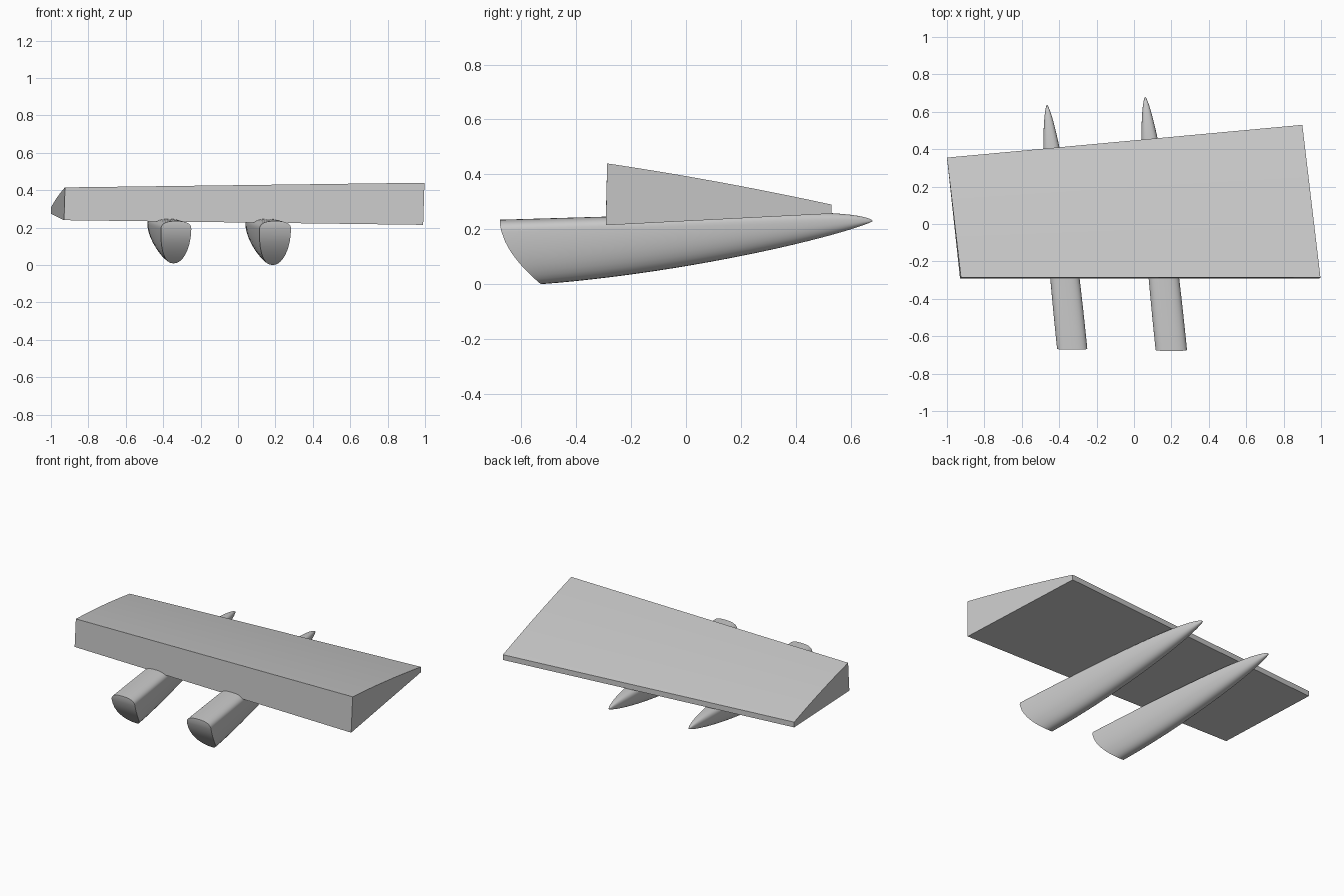
import bpy, bmesh, math
from mathutils import Vector

if "Cube" in bpy.data.objects:
    bpy.data.objects.remove(bpy.data.objects["Cube"])


def finish(name, bm, angle):
    bmesh.ops.remove_doubles(bm, verts=bm.verts, dist=1e-5)
    bmesh.ops.recalc_face_normals(bm, faces=bm.faces)
    mesh = bpy.data.meshes.new(name)
    bm.to_mesh(mesh)
    bm.free()
    ob = bpy.data.objects.new(name, mesh)
    bpy.context.collection.objects.link(ob)
    bpy.ops.object.select_all(action='DESELECT')
    ob.select_set(True)
    bpy.context.view_layer.objects.active = ob
    bpy.ops.object.shade_smooth_by_angle(angle=math.radians(angle))
    return ob


def bridge(bm, a, b):
    n = len(a)
    for i in range(n):
        j = (i + 1) % n
        bm.faces.new((a[i], a[j], b[j], b[i]))


# Tapered wing panel: a gently arched chord profile at each end
def wing_end(front_low, front_top, back_top, back_low, steps=10):
    ft, bt = Vector(front_top), Vector(back_top)
    pts = [Vector(front_low)]
    for i in range(steps + 1):
        t = i / steps
        p = ft.lerp(bt, t)
        p.z += 0.028 * t * (1 - t)
        pts.append(p)
    return pts + [Vector(back_low)]


bm = bmesh.new()
left = wing_end((-0.93, -0.292, 0.24), (-0.925, -0.287, 0.415),
                (-1.0, 0.355, 0.308), (-1.0, 0.355, 0.275))
right = wing_end((0.99, -0.292, 0.215), (0.997, -0.287, 0.44),
                 (0.9, 0.53, 0.29), (0.9, 0.53, 0.257))
lv = [bm.verts.new(p) for p in left]
rv = [bm.verts.new(p) for p in right]
bridge(bm, lv, rv)
bm.faces.new(lv)
bm.faces.new(rv[::-1])
finish("wing_panel", bm, 20)


# Canoe-shaped fairing: U section lofted from a raked front face to a point
def fairing(name, x_front, y_front, scale, sides=40, stations=36):
    length = 1.358

    def spow(v, e):
        return math.copysign(abs(v) ** e, v)

    bm = bmesh.new()
    rings = []
    for k in range(stations + 1):
        t = 1 - (1 - k / stations) ** 2
        ring = []
        for i in range(sides):
            a = math.pi / 2 + 2 * math.pi * i / sides
            e = 2 / 2.6 if math.sin(a) > 0 else 2 / 2.2
            cx, cz = spow(math.cos(a), e), spow(math.sin(a), e)
            # rake of the front face grows towards the keel
            zf = 0.19 + cz * (0.045 if cz > 0 else 0.19)
            y0 = 0.15 * max(0, 1 - zf / 0.235) ** 1.9
            y = y0 + (length - y0) * t
            s = min(1, max(0, y / length))
            half = 0.084 * (1 - s ** 2.5) ** 0.65
            mid = 0.19 + 0.04 * s
            top = 0.045 * (1 - s ** 8) ** 0.6
            keel = 0.23 - 0.237 * (1 - s ** 1.5) ** 0.85
            z = mid + cz * (top if cz > 0 else mid - max(0, keel))
            ring.append(bm.verts.new((
                x_front - 0.1033 * y * scale + cx * half * scale,
                y_front + y * scale,
                0.23 + (z - 0.23) * scale)))
        rings.append(ring)
    for a, b in zip(rings, rings[1:]):
        bridge(bm, a, b)
    # front face in horizontal strips
    r = rings[0]
    h = sides // 2
    bm.faces.new((r[0], r[1], r[-1]))
    for i in range(1, h - 1):
        bm.faces.new((r[i], r[i + 1], r[sides - i - 1], r[sides - i]))
    bm.faces.new((r[h - 1], r[h], r[h + 1]))
    bmesh.ops.dissolve_degenerate(bm, dist=1e-5, edges=bm.edges)
    finish(name, bm, 40)


fairing("fairing_left", -0.33, -0.671, 0.963)
fairing("fairing_right", 0.2, -0.678, 1.0)
